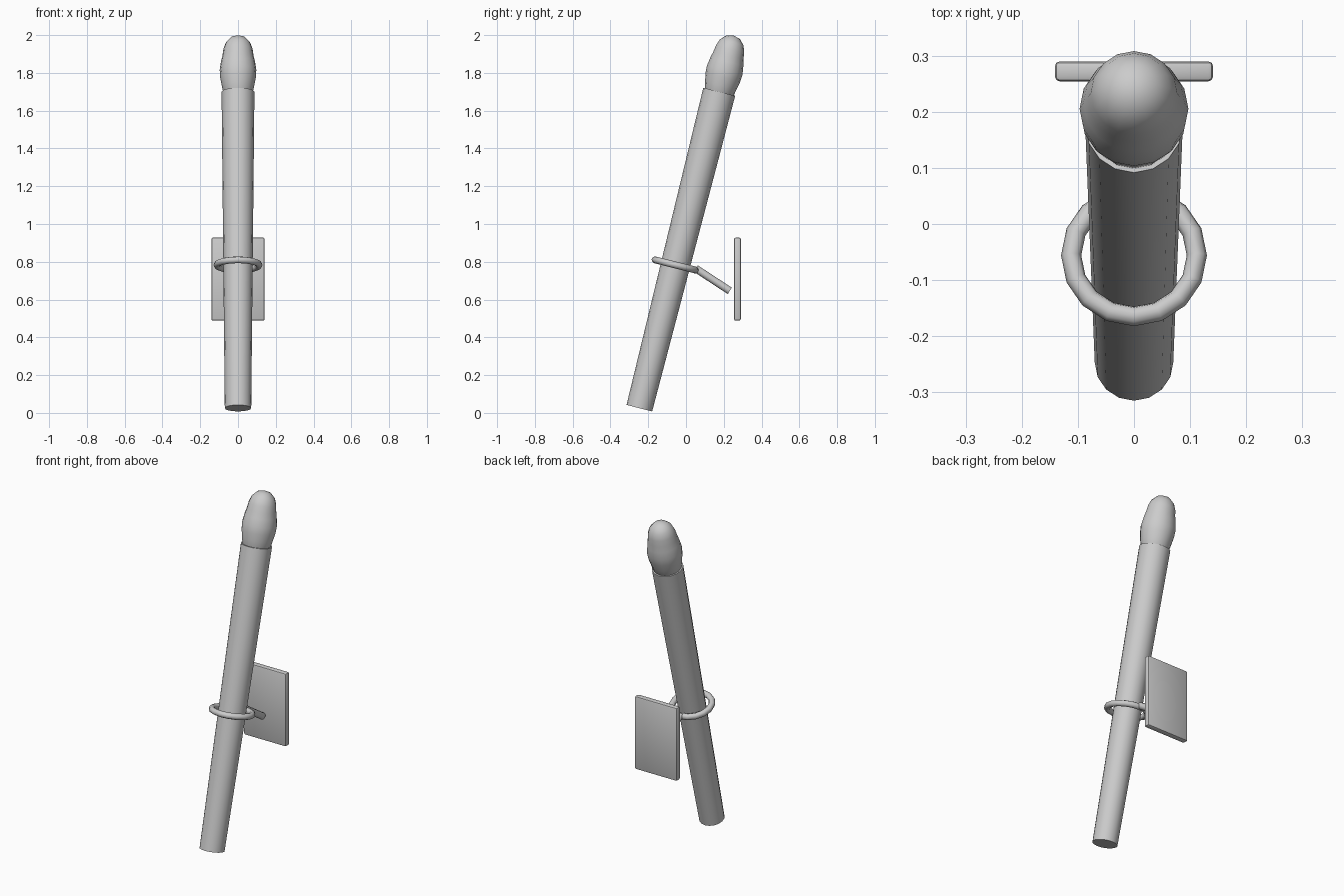
import bpy, bmesh, math
from mathutils import Vector, Matrix

if "Cube" in bpy.data.objects:
    bpy.data.objects.remove(bpy.data.objects["Cube"])

BASE = Vector((0, -0.247, 0.025))
TOP = Vector((0, 0.176, 1.70))
AXIS = (TOP - BASE).normalized()
TILT = AXIS.to_track_quat('Z', 'X').to_matrix().to_4x4()


def finish(name, bm, matrix, angle=40):
    bmesh.ops.recalc_face_normals(bm, faces=bm.faces)
    me = bpy.data.meshes.new(name)
    bm.to_mesh(me)
    bm.free()
    ob = bpy.data.objects.new(name, me)
    bpy.context.collection.objects.link(ob)
    ob.matrix_world = matrix
    bpy.ops.object.select_all(action='DESELECT')
    ob.select_set(True)
    bpy.context.view_layer.objects.active = ob
    bpy.ops.object.shade_smooth_by_angle(angle=math.radians(angle))
    return ob


def lathe(name, profile, matrix, sides=16, angle=40):
    """Spin (radius, height) points about local z."""
    bm = bmesh.new()
    verts = [bm.verts.new((r, 0, h)) for r, h in profile]
    edges = [bm.edges.new(p) for p in zip(verts, verts[1:])]
    bmesh.ops.spin(bm, geom=verts + edges, axis=(0, 0, 1), cent=(0, 0, 0),
                   steps=sides, angle=math.tau)
    bmesh.ops.remove_doubles(bm, verts=bm.verts, dist=1e-5)
    return finish(name, bm, matrix, angle)


# tapered leaning shaft
length = (TOP - BASE).length
lathe("shaft", [(0, 0), (0.07, 0), (0.087, length), (0, length)],
      Matrix.Translation(BASE) @ TILT)

# rounded flame head
lathe("flame", [(0.07, -0.02), (0.079, 0.0), (0.086, 0.035), (0.095, 0.08),
                (0.097, 0.12), (0.09, 0.165), (0.082, 0.20), (0.077, 0.235),
                (0.064, 0.27), (0.038, 0.297), (0, 0.308)],
      Matrix.Translation(TOP) @ TILT, angle=60)

# holding ring, perpendicular to the shaft
ring_centre = Vector((0, -0.056, 0.783))
profile = [(0.112 + 0.018 * math.cos(a), 0.018 * math.sin(a))
           for a in [i * math.tau / 8 for i in range(9)]]
lathe("ring", profile, Matrix.Translation(ring_centre) @ TILT, angle=60)

# arm from ring to wall plate
start, end = Vector((0, 0.052, 0.764)), Vector((0, 0.232, 0.646))
arm_dir = end - start
lathe("arm", [(0, 0), (0.02, 0), (0.02, arm_dir.length), (0, arm_dir.length)],
      Matrix.Translation(start) @ arm_dir.to_track_quat('Z', 'X').to_matrix().to_4x4(),
      sides=10)

# wall plate with softened edges
bm = bmesh.new()
bmesh.ops.create_cube(bm, size=1, matrix=Matrix.Diagonal((0.282, 0.036, 0.44, 1)))
bmesh.ops.bevel(bm, geom=bm.edges[:], offset=0.009, segments=2,
                affect='EDGES', profile=0.5)
finish("wall_plate", bm, Matrix.Translation((0, 0.272, 0.708)))
